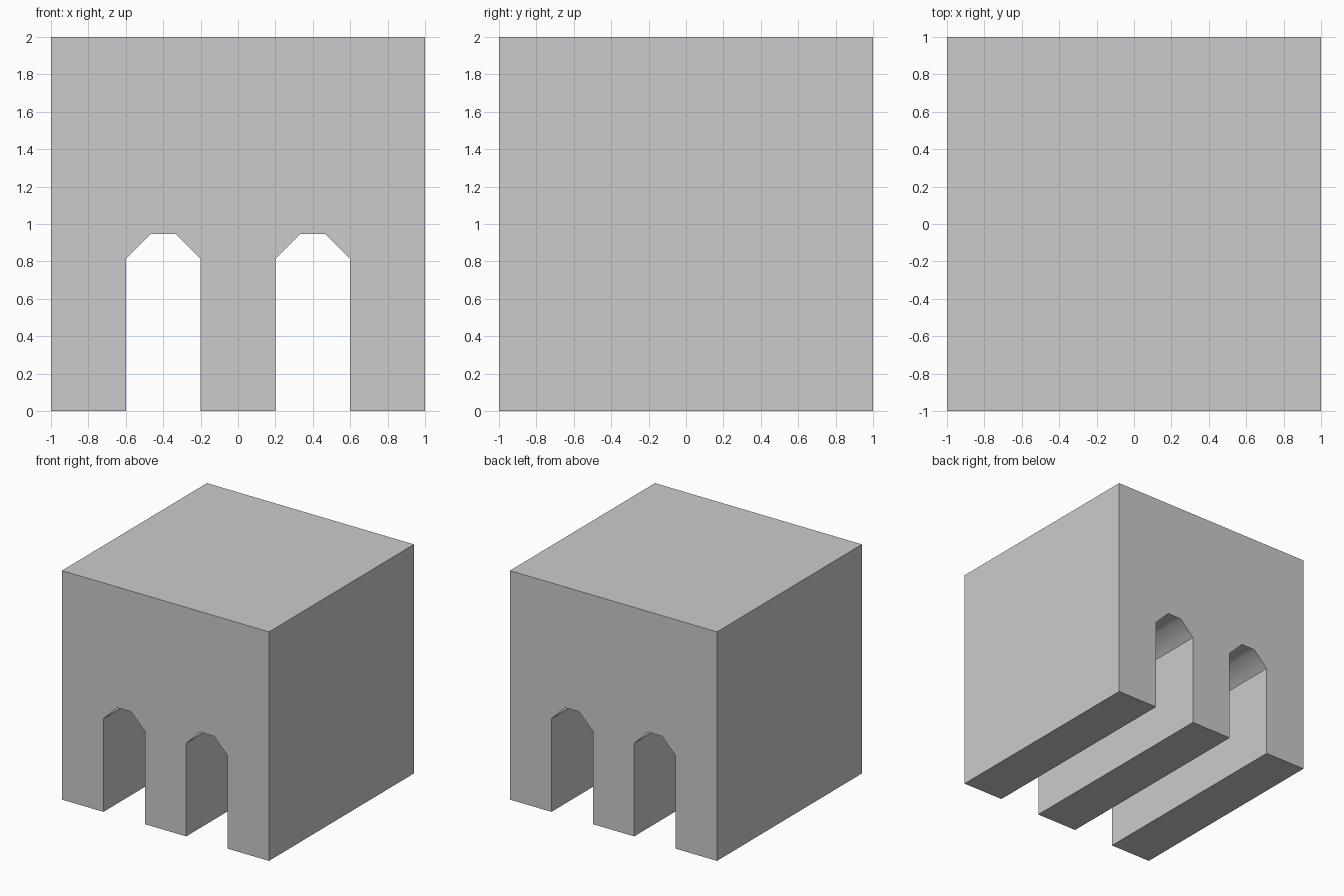
import bpy
import bmesh

if "Cube" in bpy.data.objects:
    bpy.data.objects.remove(bpy.data.objects["Cube"])

DEPTH = 2.0


def arch(cx):
    """Opening outline from left foot to right foot, with a three-facet crown."""
    half, spring, rise = 0.2, 0.813, 0.133
    return [(cx - half, 0), (cx - half, spring),
            (cx - half / 3, spring + rise), (cx + half / 3, spring + rise),
            (cx + half, spring), (cx + half, 0)]


# Front outline: block with two arched passages cut up from the base
profile = [(-1, 0)] + arch(-0.4) + arch(0.4) + [(1, 0), (1, 2), (-1, 2)]

bm = bmesh.new()
front = bm.faces.new([bm.verts.new((x, -DEPTH / 2, z)) for x, z in profile])

# Extrude the outline through to the back
ext = bmesh.ops.extrude_face_region(bm, geom=[front], use_keep_orig=True)
moved = [v for v in ext["geom"] if isinstance(v, bmesh.types.BMVert)]
bmesh.ops.translate(bm, verts=moved, vec=(0, DEPTH, 0))
bmesh.ops.recalc_face_normals(bm, faces=bm.faces[:])

# Only the arch crowns are smooth shaded
for f in bm.faces:
    zs = [v.co.z for v in f.verts]
    f.smooth = min(zs) > 0.8 and max(zs) < 1.0

mesh = bpy.data.meshes.new("arched_block")
bm.to_mesh(mesh)
bm.free()
block = bpy.data.objects.new("arched_block", mesh)
bpy.context.collection.objects.link(block)
